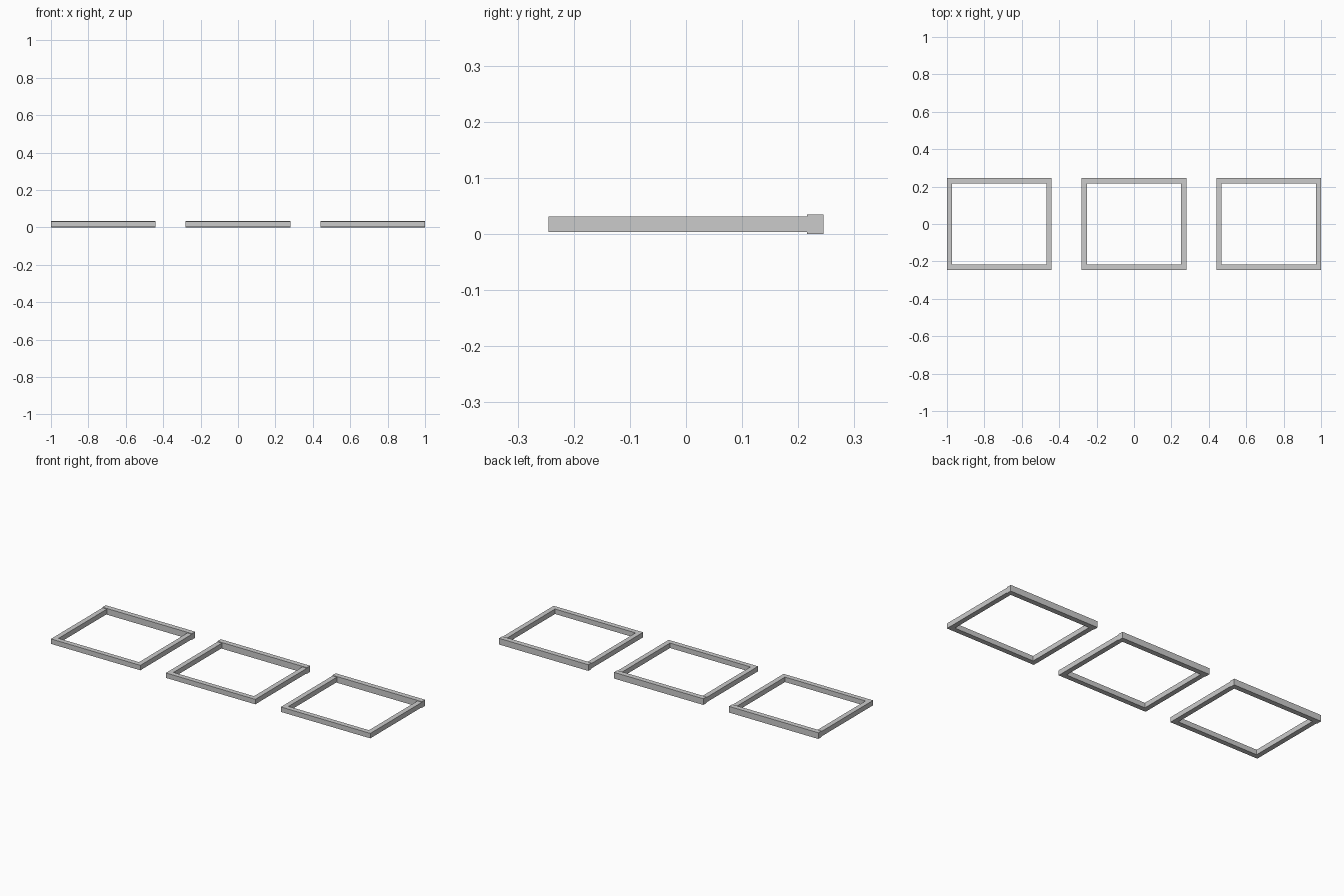
import bpy
import bmesh
from mathutils import Matrix, Vector

cube = bpy.data.objects.get("Cube")
if cube:
    bpy.data.objects.remove(cube, do_unlink=True)

# Single flat grey
grey = bpy.data.materials.new("plain_grey")
grey.use_nodes = True
colour = (0.6, 0.6, 0.6, 1)
grey.diffuse_color = colour
grey.node_tree.nodes["Principled BSDF"].inputs["Base Color"].default_value = colour

WIDTH, DEPTH, BAR = 0.56, 0.49, 0.028
SPACING = 0.72
BACK_BAR, BACK_HEIGHT = 0.029, 0.035
MID_Z = BACK_HEIGHT / 2


def add_bar(name, size, centre):
    bm = bmesh.new()
    bmesh.ops.create_cube(bm, size=1, matrix=Matrix.Diagonal((*size, 1)))
    mesh = bpy.data.meshes.new(name)
    bm.to_mesh(mesh)
    bm.free()
    mesh.materials.append(grey)
    obj = bpy.data.objects.new(name, mesh)
    obj.location = Vector(centre)
    bpy.context.collection.objects.link(obj)


# Three open rectangular frames, each with a slightly taller back bar
side_length = DEPTH - BAR - BACK_BAR
side_y = (BAR - BACK_BAR) / 2
for label, step in (("right", -1), ("middle", 0), ("left", 1)):
    x = step * SPACING
    add_bar(label + "_frame_front_bar", (WIDTH, BAR, BAR), (x, (BAR - DEPTH) / 2, MID_Z))
    add_bar(label + "_frame_back_bar", (WIDTH, BACK_BAR, BACK_HEIGHT),
            (x, (DEPTH - BACK_BAR) / 2, MID_Z))
    for side, sign in (("right", -1), ("left", 1)):
        add_bar(f"{label}_frame_{side}_side_bar", (BAR, side_length, BAR),
                (x + sign * (WIDTH - BAR) / 2, side_y, MID_Z))
